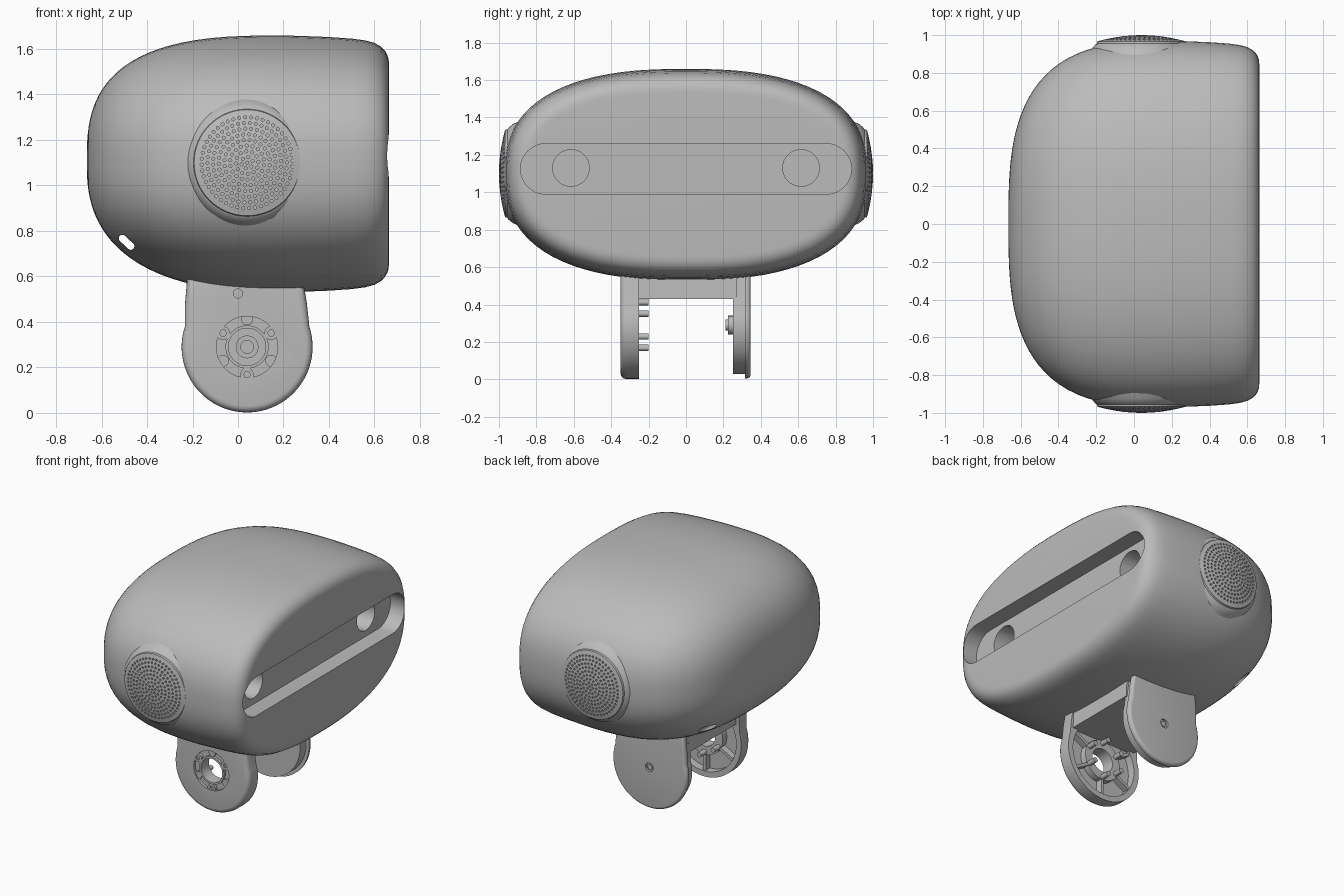
import bpy, bmesh, math
from mathutils import Matrix, Vector

if "Cube" in bpy.data.objects:
    bpy.data.objects.remove(bpy.data.objects["Cube"], do_unlink=True)

grey = bpy.data.materials.new("shell_grey")
grey.use_nodes = True
colour = (0.5, 0.5, 0.5, 1)
grey.diffuse_color = colour
grey.node_tree.nodes["Principled BSDF"].inputs["Base Color"].default_value = colour


def finish(bm, name):
    bmesh.ops.recalc_face_normals(bm, faces=bm.faces[:])
    mesh = bpy.data.meshes.new(name)
    bm.to_mesh(mesh)
    bm.free()
    mesh.materials.append(grey)
    obj = bpy.data.objects.new(name, mesh)
    bpy.context.collection.objects.link(obj)
    return obj


def activate(obj):
    bpy.ops.object.select_all(action='DESELECT')
    obj.select_set(True)
    bpy.context.view_layer.objects.active = obj


def loft(name, rings):
    """Skin closed rings of equal length and cap both ends."""
    bm = bmesh.new()
    loops = [[bm.verts.new(p) for p in ring] for ring in rings]
    n = len(loops[0])
    for a, b in zip(loops, loops[1:]):
        for i in range(n):
            j = (i + 1) % n
            bm.faces.new((a[i], a[j], b[j], b[i]))
    bm.faces.new(loops[0])
    bm.faces.new(loops[-1])
    return finish(bm, name)


def prism(name, outline, start, end, axis='Y', bevel=0):
    """Extrude an outline along an axis, rounding the rim at the end."""
    bm = bmesh.new()

    def place(p, d):
        return (p[0], d, p[1]) if axis == 'Y' else (d, p[0], p[1])
    low = [bm.verts.new(place(p, start)) for p in outline]
    high = [bm.verts.new(place(p, end)) for p in outline]
    n = len(outline)
    bm.faces.new(low)
    cap = bm.faces.new(high)
    for i in range(n):
        j = (i + 1) % n
        bm.faces.new((low[i], low[j], high[j], high[i]))
    bmesh.ops.recalc_face_normals(bm, faces=bm.faces[:])
    if bevel:
        bmesh.ops.bevel(bm, geom=list(cap.edges), offset=bevel, segments=4,
                        profile=0.5, affect='EDGES')
    return finish(bm, name)


def circle(cx, cz, r, n=40):
    return [(cx + r * math.cos(math.tau * i / n), cz + r * math.sin(math.tau * i / n))
            for i in range(n)]


def stadium(cx, cz, half, r, tilt=0, n=16):
    pts = []
    for side in (1, -1):
        for i in range(n + 1):
            a = math.pi * (i / n - 0.5)
            u = side * (half + r * math.cos(a))
            v = side * r * math.sin(a)
            pts.append((cx + u * math.cos(tilt) - v * math.sin(tilt),
                        cz + u * math.sin(tilt) + v * math.cos(tilt)))
    return pts


def cut(obj, cutter):
    mod = obj.modifiers.new("cut", 'BOOLEAN')
    mod.operation = 'DIFFERENCE'
    mod.solver = 'EXACT'
    mod.object = cutter
    activate(obj)
    bpy.ops.object.modifier_apply(modifier=mod.name)
    bpy.data.objects.remove(cutter, do_unlink=True)


# Head shell: superellipse sections lofted from the rounded end to the flat face
MID = 1.1


def section(x, width, up, down, n=80):
    ring = []
    for i in range(n):
        a = math.tau * (i + 0.5) / n
        c, s = math.cos(a), math.sin(a)
        y = math.copysign(abs(c) ** 0.8, c) * width
        z = math.copysign(abs(s) ** 0.8, s) * (up if s > 0 else down)
        ring.append((x, y, MID + z))
    return ring


def swell(t, p):
    return (1 - t ** p) ** (1 / p)


rings = []
for i in range(1, 29):
    t = 1 - (i / 28) ** 3
    rings.append(section(0.2 - 0.865 * t, 0.97 * swell(t, 3),
                         0.56 * swell(t, 2.85), 0.57 * swell(t, 2.5)))
for x, d in ((0.3, 0.003), (0.4, 0.007), (0.5, 0.014), (0.56, 0.022), (0.6, 0.033),
             (0.63, 0.05), (0.647, 0.068), (0.656, 0.085), (0.661, 0.1),
             (0.663, 0.115), (0.664, 0.13)):
    rings.append(section(x, 0.97 - d, 0.56 - d, 0.57 - d))
head = loft("head_shell", rings)

# Face slot, two eye sockets and the small side slits
cut(head, prism("slot_cutter", stadium(0, 1.125, 0.75, 0.135), 0.55, 0.8, 'X'))
for side in (1, -1):
    cut(head, prism("eye_cutter", circle(side * 0.615, 1.13, 0.098), 0.35, 0.6, 'X'))
cut(head, prism("slit_cutter", stadium(-0.49, 0.75, 0.025, 0.016, -0.75), -1, 1))

# Ear speakers: domed grilles with rings of small pits
EAR_X = 0.04


def dome(r):
    return 1 - 0.6 * r * r


for side, label in ((1, "back"), (-1, "front")):
    profile = [(0.285, 0.88), (0.265, 0.925), (0.245, 0.95), (0.236, 0.955)]
    profile += [(r, dome(r)) for r in (0.233, 0.2, 0.15, 0.1, 0.05, 0.012)]
    ear = loft(label + "_ear_speaker",
               [[(x, side * y, z) for x, z in circle(EAR_X, MID, r, 64)] for r, y in profile])
    bm = bmesh.new()
    for k in range(9):
        for i in range(max(1, 6 * k)):
            r, a = 0.025 * k, math.tau * i / max(1, 6 * k) + 0.3 * k
            spot = Vector((EAR_X + r * math.cos(a), side * dome(r), MID + r * math.sin(a)))
            bmesh.ops.create_cone(bm, cap_ends=True, segments=8, radius1=0.007,
                                  radius2=0.007, depth=0.024,
                                  matrix=Matrix.Translation(spot) @ Matrix.Rotation(math.pi / 2, 4, 'X'))
    cut(ear, finish(bm, "pit_cutter"))

# Neck bracket: two rounded arms joined by a bridge
HUB_X, HUB_Z = 0.04, 0.29


def arm_outline(r):
    arc = [(HUB_X + r * math.cos(a), HUB_Z + r * math.sin(a))
           for a in (math.pi * (-1.1 + 1.2 * i / 48) for i in range(49))]
    return arc + [(HUB_X + r - 0.025, 0.48), (HUB_X + r - 0.045, 0.6),
                  (HUB_X - r + 0.025, 0.6), (HUB_X - r + 0.015, 0.48)]


def hub_circle(r):
    return circle(HUB_X, HUB_Z, r)


prism("neck_bridge", [(-0.21, 0.43), (0.29, 0.43), (0.28, 0.62), (-0.2, 0.62)], -0.27, 0.27)

# Front arm: hollow inside, open hub, ribs, pegs and screws
front_arm = prism("front_arm", arm_outline(0.288), -0.25, -0.35, bevel=0.03)
cut(front_arm, prism("pocket_cutter", hub_circle(0.25), -0.2, -0.305))
cut(front_arm, prism("recess_cutter", hub_circle(0.135), -0.33, -0.4))
cut(front_arm, prism("bore_cutter", hub_circle(0.082), -0.2, -0.4))
cut(front_arm, prism("pin_cutter", circle(0, 0.525, 0.02, 20), -0.335, -0.4))
hub = prism("front_hub", hub_circle(0.14), -0.26, -0.325)
cut(hub, prism("hub_cutter", hub_circle(0.082), -0.2, -0.4))
collar = prism("front_hub_collar", hub_circle(0.095), -0.32, -0.347)
cut(collar, prism("collar_cutter", hub_circle(0.082), -0.2, -0.4))
for i in range(6):
    a = math.radians(30 + 60 * i)
    c, s = math.cos(a), math.sin(a)
    px, pz = HUB_X + 0.122 * c, HUB_Z + 0.122 * s
    prism("hub_peg", circle(px, pz, 0.017, 16), -0.2, -0.3)
    rib = [(HUB_X + r * c - w * s, HUB_Z + r * s + w * c)
           for r, w in ((0.13, 0.01), (0.255, 0.01), (0.255, -0.01), (0.13, -0.01))]
    prism("arm_rib", rib, -0.26, -0.31)
    if i % 2 == 0:
        screw = prism("hub_screw", circle(px, pz, 0.03, 24), -0.32, -0.348)
        cut(screw, prism("socket_cutter", circle(px, pz, 0.015, 6), -0.335, -0.4))
    else:
        prism("hub_spoke", circle(px, pz, 0.026, 20), -0.32, -0.343)

# Back arm: inner plate, rounded cover and pivot boss
prism("back_arm_plate", arm_outline(0.262), 0.25, 0.325)
cover = prism("back_arm_cover", arm_outline(0.285), 0.315, 0.345, bevel=0.02)
cut(cover, prism("screw_hole_cutter", circle(HUB_X, HUB_Z, 0.03, 24), 0.33, 0.4))
prism("cover_screw", circle(HUB_X, HUB_Z, 0.018, 16), 0.32, 0.338)
prism("pivot_boss", hub_circle(0.05), 0.26, 0.225)
prism("pivot_pin", hub_circle(0.03), 0.26, 0.212)

# Smooth shading with crisp edges
for obj in bpy.context.scene.objects:
    if obj.type == 'MESH':
        activate(obj)
        bpy.ops.object.shade_smooth_by_angle(angle=math.radians(32))
